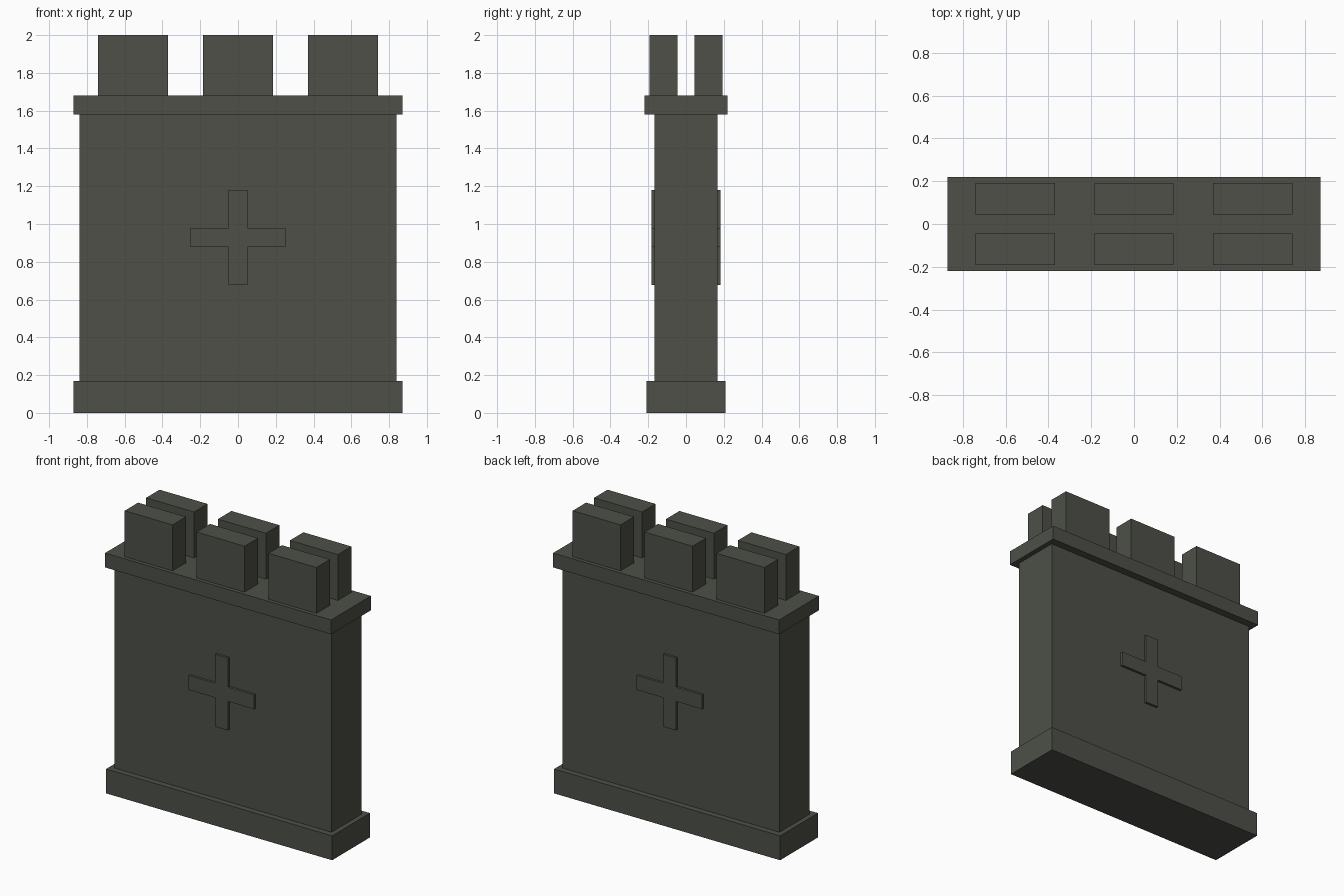
import bpy
import bmesh
from mathutils import Matrix, Vector

if "Cube" in bpy.data.objects:
    bpy.data.objects.remove(bpy.data.objects["Cube"])

stone = bpy.data.materials.new("dark_stone")
stone.diffuse_color = (0.075, 0.08, 0.064, 1.0)
stone.use_nodes = True
stone.node_tree.nodes["Principled BSDF"].inputs["Base Color"].default_value = stone.diffuse_color


def make_object(name, bm):
    mesh = bpy.data.meshes.new(name)
    bm.to_mesh(mesh)
    bm.free()
    mesh.materials.append(stone)
    obj = bpy.data.objects.new(name, mesh)
    bpy.context.collection.objects.link(obj)
    return obj


def box(name, x0, x1, y0, y1, z0, z1):
    bm = bmesh.new()
    centre = Vector(((x0 + x1) / 2, (y0 + y1) / 2, (z0 + z1) / 2))
    size = Matrix.Diagonal((x1 - x0, y1 - y0, z1 - z0, 1))
    bmesh.ops.create_cube(bm, size=1, matrix=Matrix.Translation(centre) @ size)
    return make_object(name, bm)


# Wall body with wider footing and cap
box("footing", -0.872, 0.872, -0.208, 0.208, 0, 0.17)
box("wall", -0.838, 0.838, -0.166, 0.166, 0.17, 1.58)
box("cap", -0.872, 0.872, -0.219, 0.219, 1.58, 1.68)

# Battlement blocks: two rows of three
for row, side in (("front", -1), ("back", 1)):
    y0, y1 = sorted((side * 0.044, side * 0.192))
    for label, x in (("left", -0.555), ("middle", 0), ("right", 0.555)):
        box(f"{row}_{label}_battlement", x - 0.185, x + 0.185, y0, y1, 1.68, 2.0)

# Raised cross on both faces: a plus outline, extruded
a, b, zc = 0.05, 0.252, 0.928
plus = [(a, a), (a, b), (-a, b), (-a, a), (-b, a), (-b, -a),
        (-a, -a), (-a, -b), (a, -b), (a, -a), (b, -a), (b, a)]
for row, side in (("front", -1), ("back", 1)):
    bm = bmesh.new()
    face = bm.faces.new([bm.verts.new((x, side * 0.166, zc + z)) for x, z in plus])
    extruded = bmesh.ops.extrude_face_region(bm, geom=[face], use_keep_orig=True)
    verts = [v for v in extruded["geom"] if isinstance(v, bmesh.types.BMVert)]
    bmesh.ops.translate(bm, verts=verts, vec=(0, side * 0.017, 0))
    bmesh.ops.recalc_face_normals(bm, faces=bm.faces)
    make_object(f"{row}_cross", bm)
